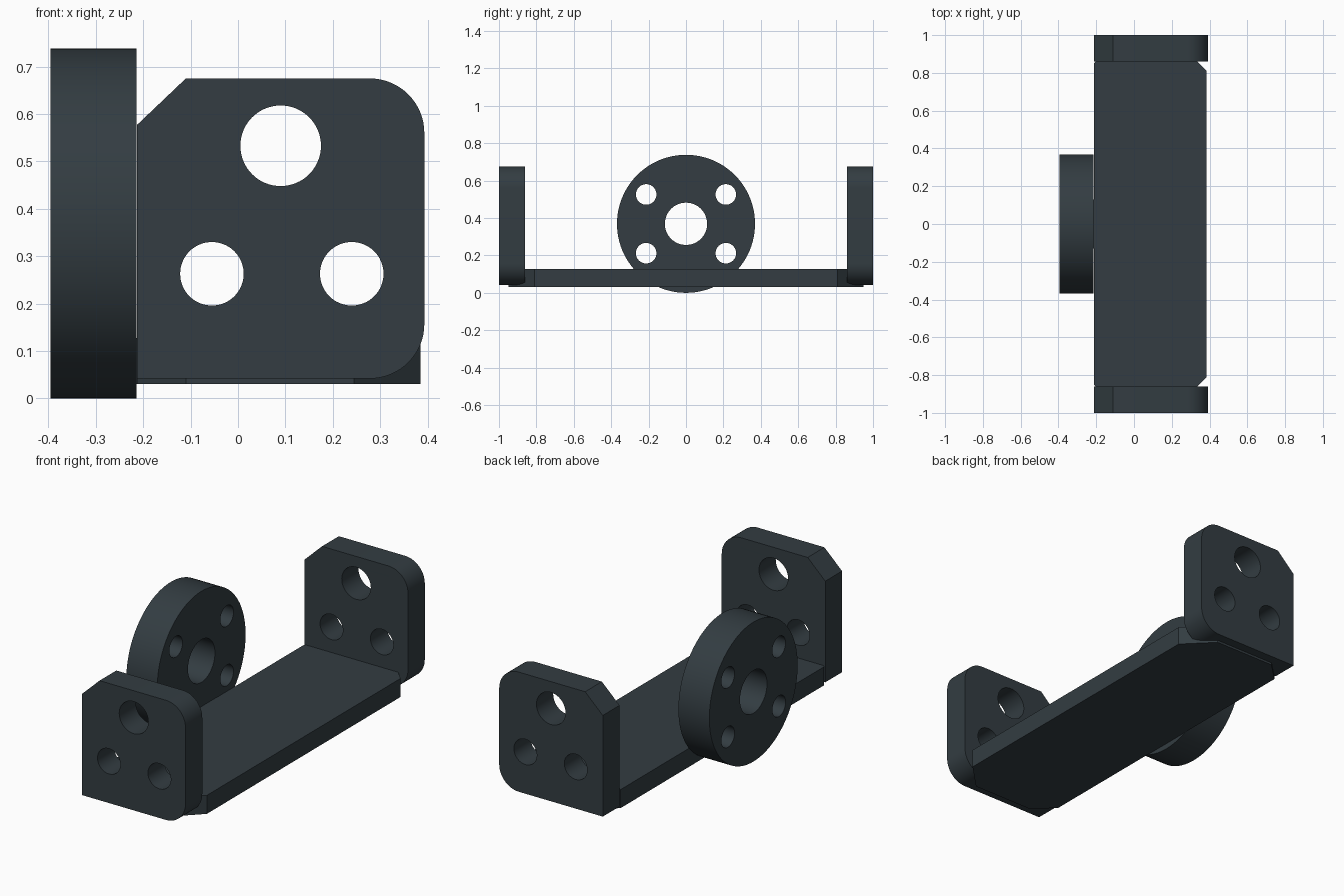
import bpy
import bmesh
from math import cos, sin, radians, pi
from mathutils import Matrix

old = bpy.data.objects.get("Cube")
if old:
    bpy.data.objects.remove(old, do_unlink=True)

# Single dark slate finish
COLOUR = (0.033, 0.046, 0.054, 1)
slate = bpy.data.materials.new("dark_slate")
slate.use_nodes = True
slate.diffuse_color = COLOUR
bsdf = next(n for n in slate.node_tree.nodes if n.type == "BSDF_PRINCIPLED")
bsdf.inputs["Base Color"].default_value = COLOUR

# Profile planes: (u, v, depth) mapped to world axes
FLAT = Matrix.Identity(4)
XZ = Matrix(((1, 0, 0, 0), (0, 0, 1, 0), (0, 1, 0, 0), (0, 0, 0, 1)))
YZ = Matrix(((0, 0, 1, 0), (1, 0, 0, 0), (0, 1, 0, 0), (0, 0, 0, 1)))


def arc(cu, cv, r, start=0, end=360, n=64):
    """Points on an arc; a full circle omits the repeated end point."""
    full = end - start == 360
    step = radians(end - start) / n
    a0 = radians(start)
    return [(cu + r * cos(a0 + i * step), cv + r * sin(a0 + i * step))
            for i in range(n if full else n + 1)]


def extrude_profile(name, loops, low, high, plane):
    """Solid from an outline and hole loops, between two depths."""
    curve = bpy.data.curves.new(name + "_profile", "CURVE")
    curve.dimensions = "2D"
    curve.fill_mode = "BOTH"
    curve.extrude = (high - low) / 2
    for points in loops:
        spline = curve.splines.new("POLY")
        spline.points.add(len(points) - 1)
        for p, (u, v) in zip(spline.points, points):
            p.co = (u, v, 0, 1)
        spline.use_cyclic_u = True
    helper = bpy.data.objects.new(name + "_profile", curve)
    bpy.context.collection.objects.link(helper)
    bpy.context.view_layer.update()
    graph = bpy.context.evaluated_depsgraph_get()
    mesh = bpy.data.meshes.new_from_object(helper.evaluated_get(graph))
    bpy.data.objects.remove(helper, do_unlink=True)
    mesh.name = name

    bm = bmesh.new()
    bm.from_mesh(mesh)
    bmesh.ops.remove_doubles(bm, verts=bm.verts, dist=0.0001)
    bm.transform(plane @ Matrix.Translation((0, 0, (low + high) / 2)))
    bmesh.ops.recalc_face_normals(bm, faces=bm.faces)
    bm.to_mesh(mesh)
    bm.free()
    mesh.materials.clear()
    mesh.materials.append(slate)

    obj = bpy.data.objects.new(name, mesh)
    bpy.context.collection.objects.link(obj)
    bpy.ops.object.select_all(action="DESELECT")
    obj.select_set(True)
    bpy.context.view_layer.objects.active = obj
    bpy.ops.object.shade_smooth_by_angle(angle=radians(30))
    return obj


# Base plate with chamfered corners and a tab set into the disc
half = [(-0.31, 0.13), (-0.213, 0.13), (-0.213, 0.85), (-0.11, 0.95),
        (0.245, 0.95), (0.385, 0.81)]
plate = half + [(x, -y) for x, y in reversed(half)]
extrude_profile("base_plate", [plate], 0.03, 0.128, FLAT)

# End brackets: one chamfered corner, two rounded corners, three holes
left, right, bottom, top, r = -0.213, 0.393, 0.042, 0.675, 0.115
outline = ([(left, bottom)]
           + arc(right - r, bottom + r, r, -90, 0, 16)
           + arc(right - r, top - r, r, 0, 90, 16)
           + [(-0.11, top), (left, 0.577)])
holes = [arc(0.09, 0.533, 0.085), arc(-0.055, 0.263, 0.067), arc(0.24, 0.263, 0.067)]
for name, low, high in (("front_bracket", -1, -0.86), ("back_bracket", 0.86, 1)):
    extrude_profile(name, [outline] + holes, low, high, XZ)

# Mounting disc with centre bore and four bolt holes
mid = 0.369
disc = [arc(0, mid, mid, n=96), arc(0, mid, 0.113)]
for su in (-1, 1):
    for sv in (-1, 1):
        disc.append(arc(su * 0.213, mid + sv * 0.157, 0.055, n=40))
extrude_profile("mounting_disc", disc, -0.395, -0.214, YZ)
